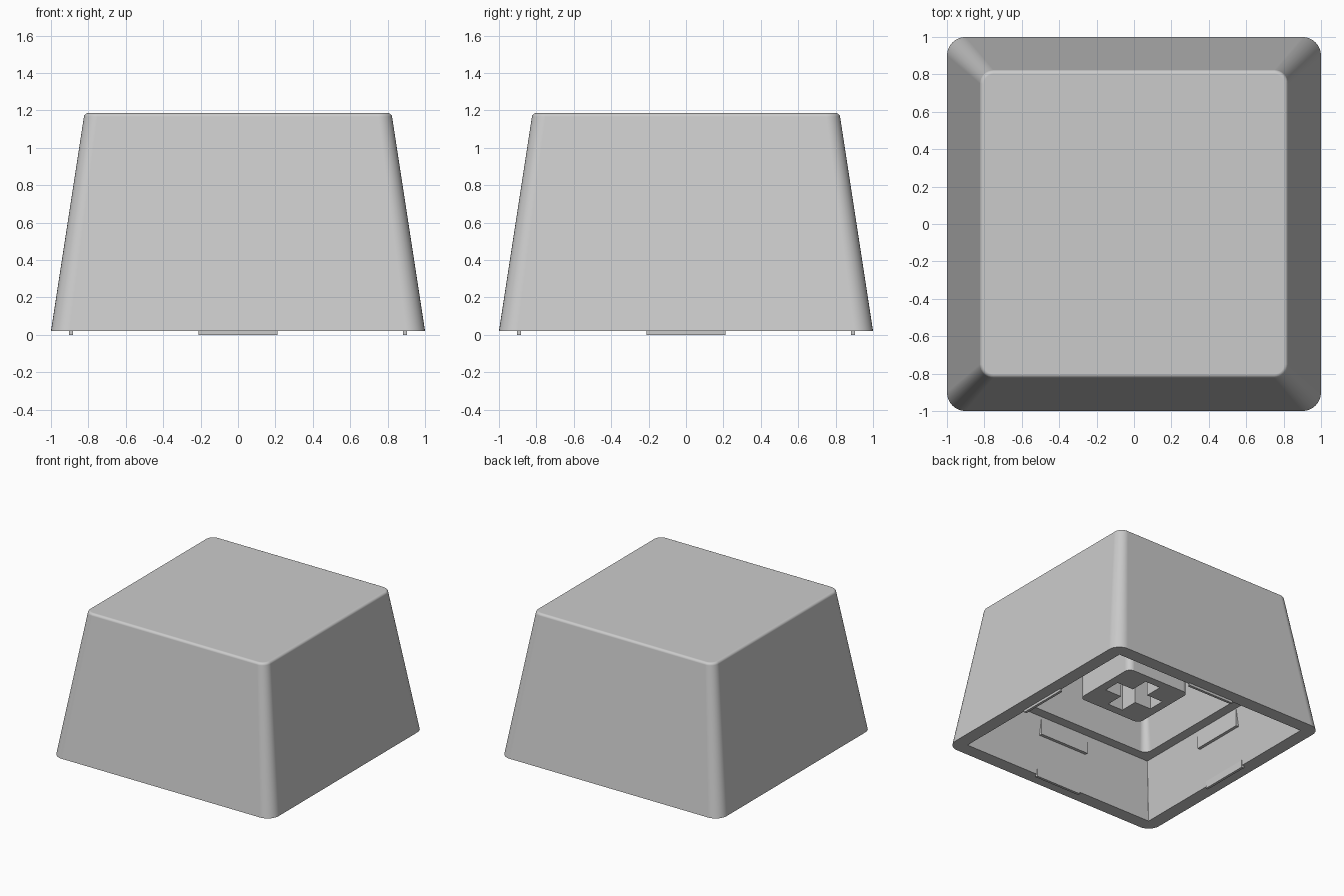
import bpy, bmesh, math
from mathutils import Matrix, Vector

if "Cube" in bpy.data.objects:
    bpy.data.objects.remove(bpy.data.objects["Cube"], do_unlink=True)

# Single plastic colour
GREY = (0.6, 0.6, 0.6, 1.0)
plastic = bpy.data.materials.new("light grey plastic")
plastic.use_nodes = True
plastic.diffuse_color = GREY
plastic.node_tree.nodes["Principled BSDF"].inputs["Base Color"].default_value = GREY


def quarter_turn(k):
    return Matrix.Rotation(k * math.pi / 2, 4, "Z")


def finish(name, bm):
    """Turn a bmesh into a named object with the plastic material."""
    bmesh.ops.recalc_face_normals(bm, faces=bm.faces)
    mesh = bpy.data.meshes.new(name)
    bm.to_mesh(mesh)
    bm.free()
    mesh.materials.append(plastic)
    obj = bpy.data.objects.new(name, mesh)
    bpy.context.collection.objects.link(obj)
    return obj


def activate(obj):
    bpy.ops.object.select_all(action="DESELECT")
    obj.select_set(True)
    bpy.context.view_layer.objects.active = obj


def smooth(obj):
    activate(obj)
    bpy.ops.object.shade_smooth_by_angle(angle=math.radians(35))
    obj.modifiers.new("Weighted normals", "WEIGHTED_NORMAL").keep_sharp = True


def rounded_square(half, z, radius, steps=8):
    """Ring of points around a square with rounded corners."""
    ring = []
    c = half - radius
    for corner in range(4):
        for i in range(steps + 1):
            a = i / steps * math.pi / 2
            p = Vector((c + radius * math.cos(a), c + radius * math.sin(a), z))
            ring.append(quarter_turn(corner) @ p)
    return ring


def cross(length, width, z):
    """Ring of points around a plus sign."""
    corners = ((length, -width), (length, width), (width, width))
    return [quarter_turn(k) @ Vector((x, y, z)) for k in range(4) for x, y in corners]


def loft(name, rings):
    """Skin a stack of equal rings and cap both ends."""
    bm = bmesh.new()
    rows = [[bm.verts.new(p) for p in ring] for ring in rings]
    for low, high in zip(rows, rows[1:]):
        for i in range(len(low)):
            j = (i + 1) % len(low)
            bm.faces.new((low[i], low[j], high[j], high[i]))
    bm.faces.new(rows[0])
    bm.faces.new(rows[-1])
    return finish(name, bm)


# Shell: cavity ceiling, upper cavity, ledge, lower cavity, rim, outer wall
SHARP = 0.004
profile = [
    (0.65, 1.05, 0.03),
    (0.735, 0.48, 0.06),
    (0.815, 0.48, SHARP),
    (0.89, 0.02, SHARP),
    (1.0, 0.02, 0.1),
]
# Rounded upper edge
EDGE = 0.022
for i in range(6):
    a = math.radians(9 + 81 * i / 5)
    profile.append((0.802 + EDGE * math.cos(a), 1.163 + EDGE * math.sin(a),
                    0.052 + EDGE * math.cos(a)))
shell = loft("cap_shell", [rounded_square(*row) for row in profile])
smooth(shell)

# Central stem with a cross-shaped socket
stem = loft("stem", [rounded_square(0.29, z, 0.05) for z in (0.385, 1.06)])
cutter = loft("socket_cutter", [cross(0.22, 0.07, z) for z in (0.3, 0.9)])
cutter.hide_render = True
cut = stem.modifiers.new("Socket", "BOOLEAN")
cut.operation = "DIFFERENCE"
cut.solver = "EXACT"
cut.object = cutter
activate(stem)
bpy.ops.object.modifier_apply(modifier="Socket")
bpy.data.objects.remove(cutter, do_unlink=True)
smooth(stem)


def wall_blocks(name, near, far, half_width, low, high):
    """Place one block on each of the four walls."""
    for k, side in enumerate(("left", "back", "right", "front")):
        bm = bmesh.new()
        place = (quarter_turn(k)
                 @ Matrix.Translation(((near + far) / 2, 0, (low + high) / 2))
                 @ Matrix.Diagonal((far - near, 2 * half_width, high - low, 1)))
        bmesh.ops.create_cube(bm, size=1, matrix=place)
        finish(side + "_" + name, bm)


# Stops under the ledge, and thin feet along the rim
wall_blocks("inner_stop", 0.815, 0.88, 0.225, 0.33, 0.49)
wall_blocks("rim_foot", 0.882, 0.903, 0.21, 0.0, 0.06)
